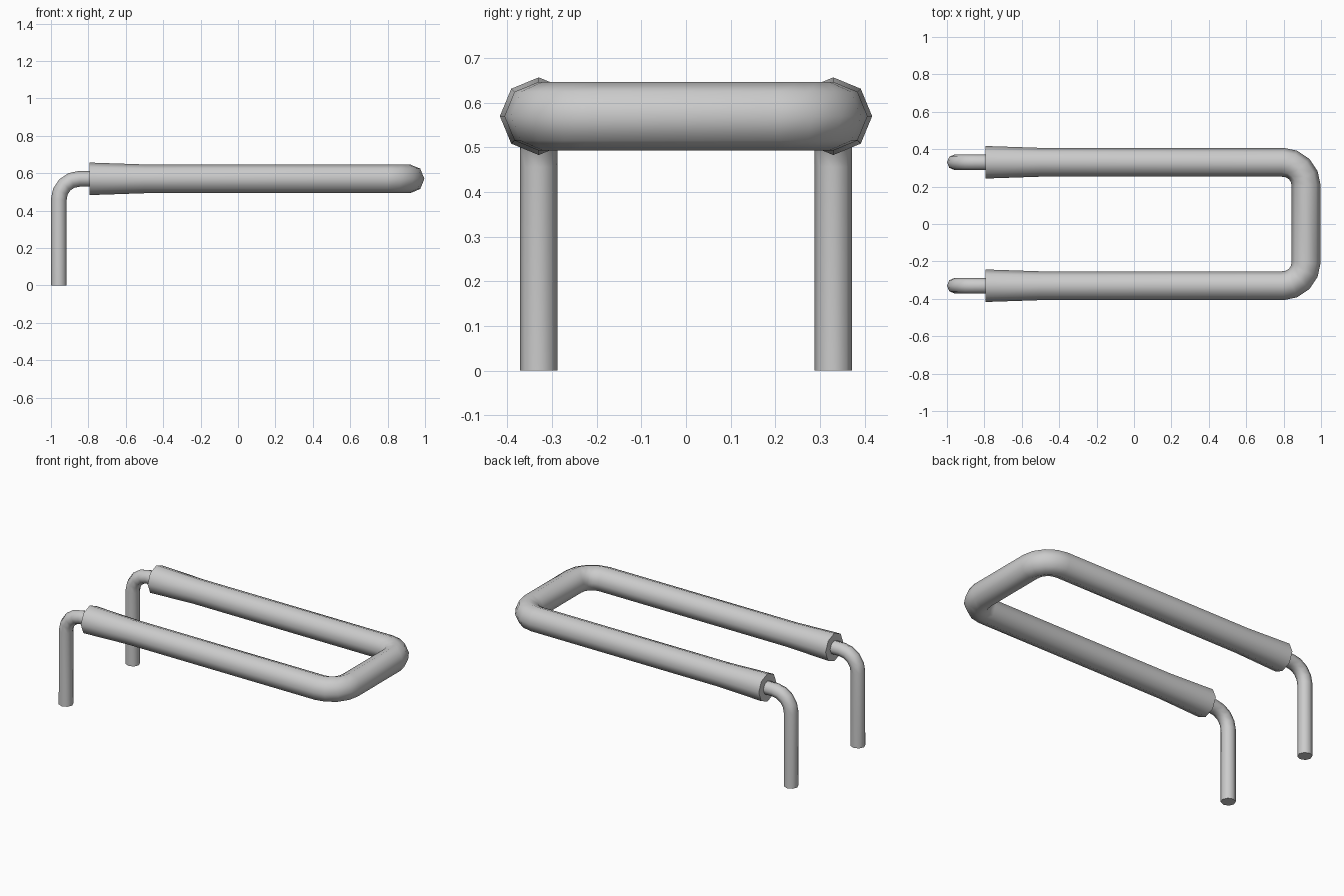
import bpy, bmesh, math
from mathutils import Vector

if "Cube" in bpy.data.objects:
    bpy.data.objects.remove(bpy.data.objects["Cube"])

grey = bpy.data.materials.new("grey")
grey.diffuse_color = (0.6, 0.6, 0.6, 1)
grey.use_nodes = True
grey.node_tree.nodes["Principled BSDF"].inputs["Base Color"].default_value = grey.diffuse_color


def arc(center, radius, u, v, steps):
    """Quarter circle from direction u to direction v."""
    c, u, v = Vector(center), Vector(u), Vector(v)
    return [c + radius * (math.cos(t) * u + math.sin(t) * v)
            for t in (math.pi / 2 * i / steps for i in range(steps + 1))]


def tube(name, path, radii, normal, sides=8):
    """Sweep a polygon along a planar path; normal is perpendicular to the plane."""
    bm = bmesh.new()
    normal = Vector(normal)
    path = [Vector(p) for p in path]
    rings = []
    for i, (p, r) in enumerate(zip(path, radii)):
        before = (p - path[i - 1]).normalized() if i else Vector()
        after = (path[i + 1] - p).normalized() if i < len(path) - 1 else Vector()
        side = normal.cross((before + after).normalized())
        rings.append([bm.verts.new(p + r * (math.cos(a) * normal + math.sin(a) * side))
                      for a in (2 * math.pi * k / sides for k in range(sides))])
    for a, b in zip(rings, rings[1:]):
        for k in range(sides):
            n = (k + 1) % sides
            bm.faces.new((a[k], a[n], b[n], b[k]))
    bm.faces.new(rings[0])
    bm.faces.new(rings[-1])
    bmesh.ops.recalc_face_normals(bm, faces=bm.faces)
    mesh = bpy.data.meshes.new(name)
    bm.to_mesh(mesh)
    bm.free()
    mesh.materials.append(grey)
    obj = bpy.data.objects.new(name, mesh)
    bpy.context.collection.objects.link(obj)
    bpy.context.view_layer.objects.active = obj
    obj.select_set(True)
    bpy.ops.object.shade_smooth_by_angle(angle=math.radians(50))
    obj.select_set(False)


Y, Z = 0.33, 0.57

# U-shaped padded frame with flared open ends
front = [(-0.795, -Y, Z), (-0.5, -Y, Z)] + arc((0.795, -0.205, Z), 0.125, (0, -1, 0), (1, 0, 0), 4)
back = arc((0.795, 0.205, Z), 0.125, (1, 0, 0), (0, 1, 0), 4) + [(-0.5, Y, Z), (-0.795, Y, Z)]
path = front + back
tube("padded_frame", path, [0.087] + [0.077] * (len(path) - 2) + [0.087], (0, 0, 1))

# Bent thin legs running into the frame ends
for name, y in (("front_leg", -Y), ("back_leg", Y)):
    bend = arc((-0.848, y, 0.46), 0.11, (-1, 0, 0), (0, 0, 1), 4)
    path = [(-0.958, y, 0)] + bend + [(-0.78, y, Z)]
    tube(name, path, [0.042] * len(path), (0, 1, 0))
